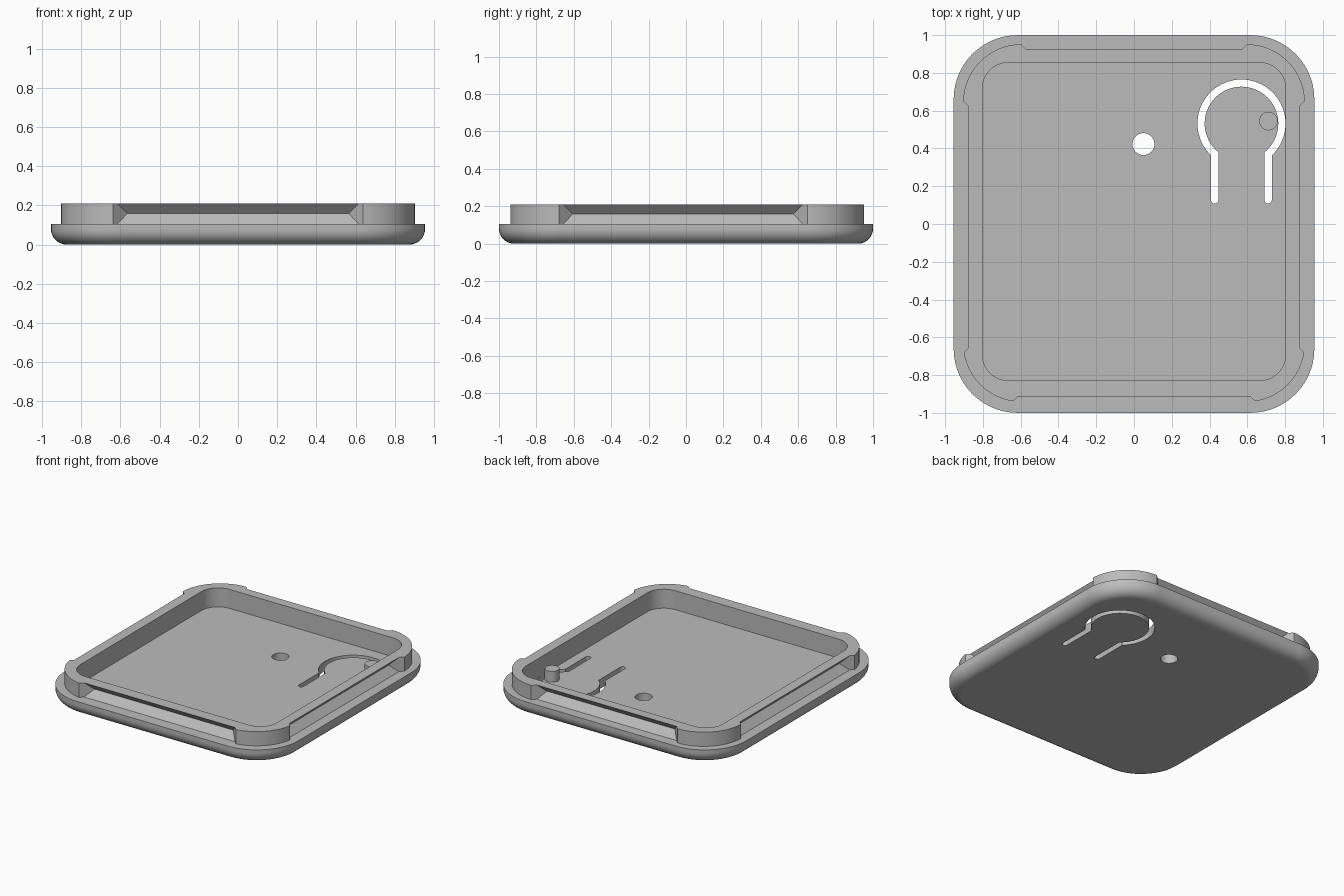
import bpy, bmesh, math

default = bpy.data.objects.get("Cube")
if default:
    bpy.data.objects.remove(default, do_unlink=True)

grey = bpy.data.materials.new("plain grey")
grey.use_nodes = True
grey.diffuse_color = (0.5, 0.5, 0.5, 1)
grey.node_tree.nodes["Principled BSDF"].inputs["Base Color"].default_value = (0.5, 0.5, 0.5, 1)

BASE_TOP, RIM_TOP, FLOOR = 0.105, 0.21, 0.07


def rounded_rect(hx, hy, r, cy=0.0, segs=14):
    """Outline of a rounded rectangle, counter-clockwise."""
    pts = []
    for i, (sx, sy) in enumerate([(1, 1), (-1, 1), (-1, -1), (1, -1)]):
        for k in range(segs + 1):
            a = math.pi / 2 * (i + k / segs)
            pts.append((sx * (hx - r) + r * math.cos(a),
                        cy + sy * (hy - r) + r * math.sin(a)))
    return pts


def loft(name, rings):
    """Closed solid through a stack of (outline, z) rings."""
    bm = bmesh.new()
    loops = [[bm.verts.new((x, y, z)) for x, y in pts] for pts, z in rings]
    for a, b in zip(loops, loops[1:]):
        n = len(a)
        for i in range(n):
            j = (i + 1) % n
            bm.faces.new((a[i], a[j], b[j], b[i]))
    bm.faces.new(loops[0][::-1])
    bm.faces.new(loops[-1])
    bmesh.ops.recalc_face_normals(bm, faces=bm.faces[:])
    mesh = bpy.data.meshes.new(name)
    bm.to_mesh(mesh)
    bm.free()
    obj = bpy.data.objects.new(name, mesh)
    obj.data.materials.append(grey)
    bpy.context.collection.objects.link(obj)
    return obj


def circle(cx, cy, r, n=40):
    return [(cx + r * math.cos(math.tau * i / n), cy + r * math.sin(math.tau * i / n))
            for i in range(n)]


def activate(obj):
    bpy.ops.object.select_all(action='DESELECT')
    obj.select_set(True)
    bpy.context.view_layer.objects.active = obj


def cut(obj, cutter):
    cutter.hide_render = True
    mod = obj.modifiers.new("cut", 'BOOLEAN')
    mod.operation, mod.solver, mod.object = 'DIFFERENCE', 'EXACT', cutter
    activate(obj)
    bpy.ops.object.modifier_apply(modifier=mod.name)
    bpy.data.objects.remove(cutter, do_unlink=True)


# Tray: filleted base, raised rim and recessed floor in one solid
rings = []
fillet = 0.08
for k in range(9):
    a = math.pi / 2 * k / 8
    inset = fillet * (1 - math.sin(a))
    rings.append((rounded_rect(0.955 - inset, 1 - inset, 0.34 - inset),
                  fillet * (1 - math.cos(a))))
rim_outer = rounded_rect(0.905, 0.947, 0.31, 0.005)
rim_inner = rounded_rect(0.802, 0.841, 0.135, 0.013)
rings += [(rounded_rect(0.955, 1, 0.34), BASE_TOP), (rim_outer, BASE_TOP),
          (rim_outer, RIM_TOP), (rim_inner, RIM_TOP), (rim_inner, FLOOR)]
tray = loft("tray", rings)


# Snap grooves: V-shaped channels with slanted ends on the four rim sides
def groove(turn, face, centre, half):
    c, s = round(math.cos(turn)), round(math.sin(turn))

    def outline(depth):
        pts = [(centre - half - 0.1, -face - 0.1), (centre + half + 0.1, -face - 0.1),
               (centre + half - depth, -face + depth), (centre - half + depth, -face + depth)]
        return [(x * c - y * s, x * s + y * c) for x, y in pts]

    levels = [(0.027, BASE_TOP), (0.077, 0.158), (0.027, RIM_TOP), (0.027, RIM_TOP + 0.05)]
    return loft("groove_cutter", [(outline(d), z) for d, z in levels])


for turn, face, centre, half in [(0, 0.942, 0, 0.643), (1, 0.905, -0.016, 0.667),
                                 (2, 0.952, 0, 0.598), (3, 0.905, 0.016, 0.667)]:
    cut(tray, groove(turn * math.pi / 2, face, centre, half))

# Round hole through the floor
cut(tray, loft("hole_cutter", [(circle(0.05, 0.423, 0.058), -0.1), (circle(0.05, 0.423, 0.058), 0.15)]))

# Keyhole-shaped slot that frees a flexible button tongue
bx, by, r_out, r_in = 0.569, 0.532, 0.233, 0.195
leg_out, leg_in, leg_end = 0.161, 0.122, 0.108


def arc(r, offset, n=48):
    a0 = -math.acos(offset / r)
    a1 = math.pi - a0
    return [(bx + r * math.cos(a0 + (a1 - a0) * k / n),
             by + r * math.sin(a0 + (a1 - a0) * k / n)) for k in range(n + 1)]


def leg_tip(side):
    r = (leg_out - leg_in) / 2
    mid = bx + side * (leg_out + leg_in) / 2
    return [(mid + r * math.cos(math.pi * (1 + k / 8)), leg_end + r + r * math.sin(math.pi * (1 + k / 8)))
            for k in range(9)]


slot = arc(r_out, leg_out) + leg_tip(-1) + arc(r_in, leg_in)[::-1] + leg_tip(1)
cut(tray, loft("slot_cutter", [(slot, -0.1), (slot, FLOOR + 0.02)]))

# Button pin standing on the tongue
pin_outline = circle(0.712, 0.545, 0.049)
pin = loft("button_pin", [(pin_outline, FLOOR - 0.02), (pin_outline, 0.15)])

# Smooth curved areas while keeping hard edges and flat panels clean
for obj in (tray, pin):
    activate(obj)
    bpy.ops.object.shade_smooth_by_angle(angle=math.radians(30))
    weighted = obj.modifiers.new("flat_panels", 'WEIGHTED_NORMAL')
    weighted.keep_sharp = True
